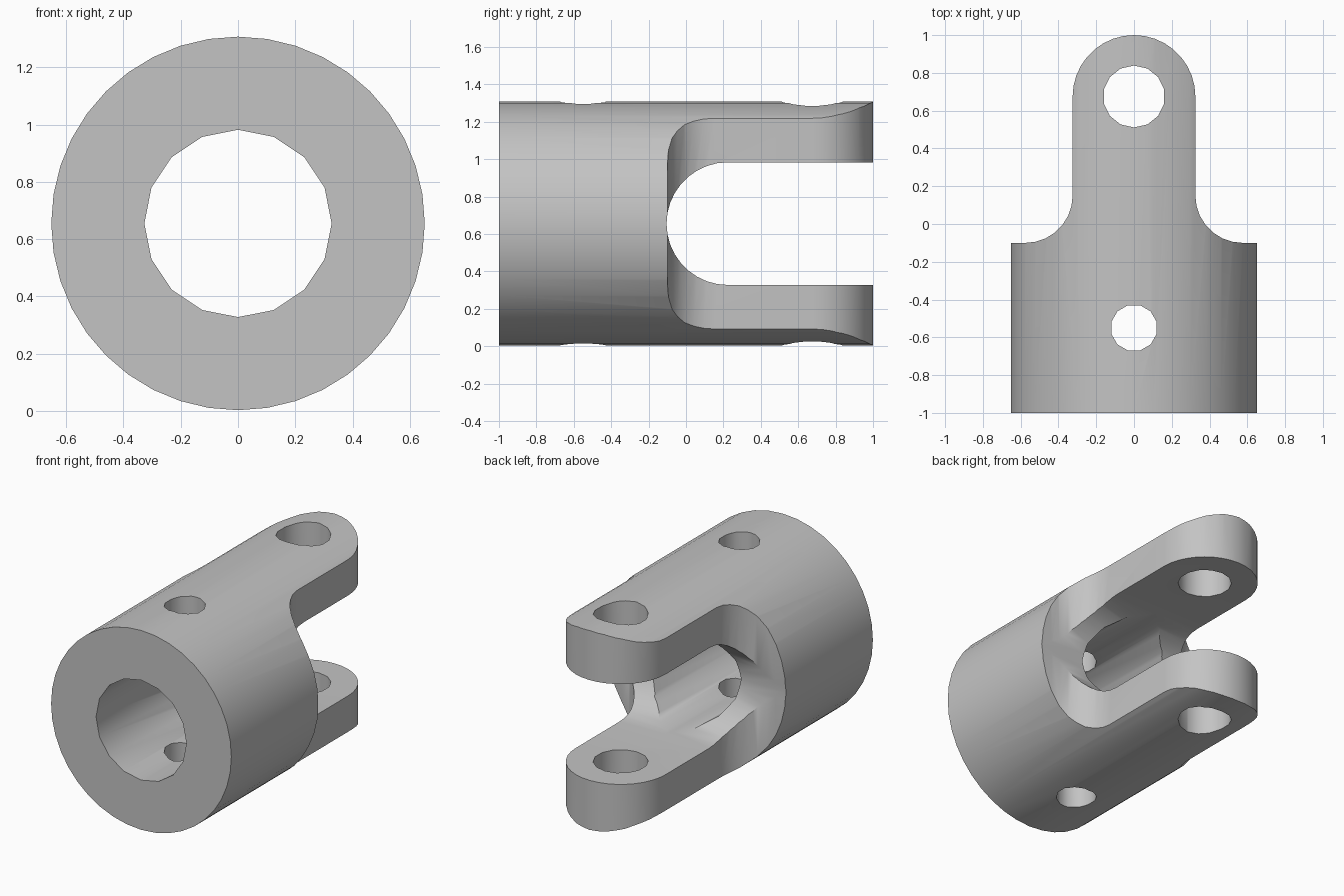
import bpy
import bmesh
from math import sin, cos, pi, radians
from mathutils import Vector

cube = bpy.data.objects.get("Cube")
if cube:
    bpy.data.objects.remove(cube, do_unlink=True)

R = 0.652      # outer radius
MID = 0.655    # height of the main axis
ARM = 0.325    # half width of an arm
BORE = 0.327   # bore radius

steel = bpy.data.materials.new("grey_steel")
steel.use_nodes = True
grey = (0.55, 0.55, 0.55, 1)
steel.diffuse_color = grey
steel.node_tree.nodes["Principled BSDF"].inputs["Base Color"].default_value = grey


def arc(cx, cy, r, start, end, steps):
    """Points on an arc, angles in degrees."""
    angles = [radians(start + (end - start) * i / steps) for i in range(steps + 1)]
    return [(cx + r * cos(a), cy + r * sin(a)) for a in angles]


def ring(cx, cy, r, sides, turn=0):
    return arc(cx, cy, r, turn, turn + 360, sides)[:-1]


def prism(name, points, place, start, end):
    """Extrude a 2D outline; place(u, v, w) maps it into space."""
    bm = bmesh.new()
    low, high = [[bm.verts.new(place(u, v, w)) for u, v in points] for w in (start, end)]
    bm.faces.new(low)
    bm.faces.new(high)
    for i in range(len(points)):
        j = (i + 1) % len(points)
        bm.faces.new((low[i], low[j], high[j], high[i]))
    bmesh.ops.recalc_face_normals(bm, faces=bm.faces)
    mesh = bpy.data.meshes.new(name)
    bm.to_mesh(mesh)
    bm.free()
    mesh.materials.append(steel)
    obj = bpy.data.objects.new(name, mesh)
    bpy.context.collection.objects.link(obj)
    return obj


def along_x(u, v, w):
    return Vector((w, u, v))


def along_y(u, v, w):
    return Vector((u, w, v))


def along_z(u, v, w):
    return Vector((u, v, w))


def carve(target, cutter, operation):
    cutter.hide_render = True
    mod = target.modifiers.new(cutter.name, "BOOLEAN")
    mod.operation = operation
    mod.solver = "EXACT"
    mod.object = cutter
    bpy.context.view_layer.objects.active = target
    bpy.ops.object.modifier_apply(modifier=mod.name)
    bpy.data.objects.remove(cutter, do_unlink=True)


# Round barrel lying along y
yoke = prism("yoke_body", ring(0, MID, R, 40), along_y, -1, 1.05)

# Plan outline: wide barrel, filleted shoulders, round-ended arms
right_side = [(0.8, -1.1), (0.8, -0.1)] + arc(ARM + 0.25, 0.15, 0.25, 270, 180, 7)
right_side += arc(0, 1 - ARM, ARM, 0, 90, 9)
left_side = [(-x, y) for x, y in reversed(right_side[:-1])]
carve(yoke, prism("plan_outline", right_side + left_side, along_z, -0.2, 1.5), "INTERSECT")

# Round-bottomed slot between the arms
half = BORE + 0.001
slot = arc(half - 0.104, MID, half, 90, 270, 18) + [(1.2, MID - half), (1.2, MID + half)]
carve(yoke, prism("fork_slot", slot, along_x, -1, 1), "DIFFERENCE")

# Shaft bore, set screw hole and pin holes
bore = prism("shaft_bore", ring(0, MID, BORE, 16), along_y, -1.2, 0.26)
carve(yoke, bore, "DIFFERENCE")
for name, y, r, sides in (("screw_hole", -0.55, 0.124, 12), ("pin_hole", 1 - ARM, 0.164, 14)):
    hole = prism(name, ring(0, y, r, sides, 180 / sides), along_z, -0.2, 1.5)
    carve(yoke, hole, "DIFFERENCE")

# Smooth curved walls with sharp rims
bpy.ops.object.select_all(action="DESELECT")
yoke.select_set(True)
bpy.context.view_layer.objects.active = yoke
bpy.ops.object.shade_smooth_by_angle(angle=radians(35))
